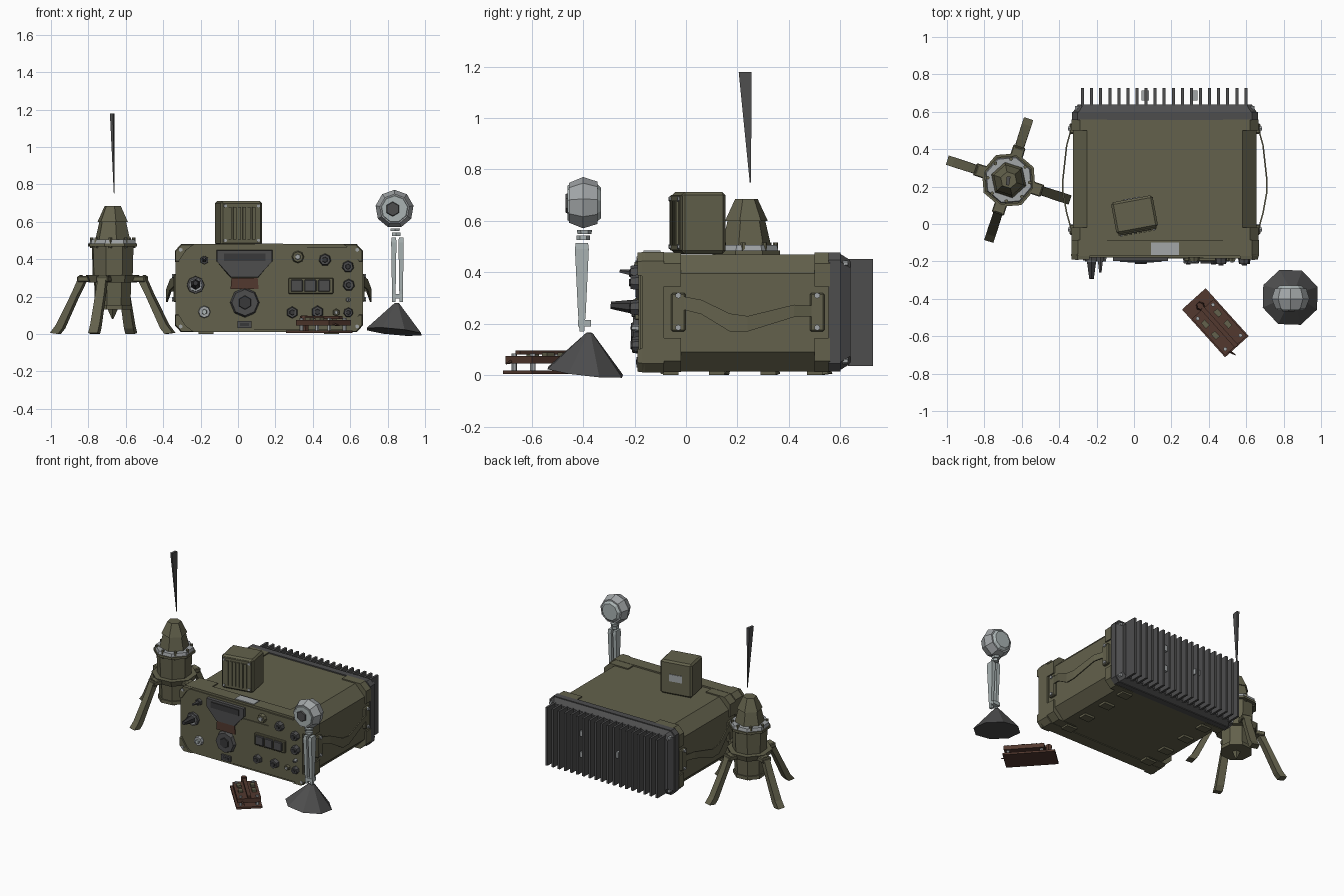
import bpy, bmesh, math
from mathutils import Vector, Matrix


def material(name, rgb):
    m = bpy.data.materials.new(name)
    m.diffuse_color = (*rgb, 1)
    return m


OLIVE = material("olive_paint", (0.125, 0.12, 0.072))
DARK = material("dark_grey", (0.075, 0.075, 0.076))
BLACK = material("black_plastic", (0.04, 0.04, 0.042))
SILVER = material("silver_metal", (0.36, 0.38, 0.39))
PALE = material("pale_steel", (0.40, 0.45, 0.45))
RUST = material("rust_brown", (0.085, 0.04, 0.028))


def finish(name, bm, mat, matrix=None, bevel=0):
    if bevel:
        bmesh.ops.bevel(bm, geom=bm.edges[:], offset=bevel, segments=1, affect='EDGES')
    if matrix:
        bmesh.ops.transform(bm, matrix=matrix, verts=bm.verts[:])
    bmesh.ops.recalc_face_normals(bm, faces=bm.faces[:])
    me = bpy.data.meshes.new(name)
    bm.to_mesh(me)
    bm.free()
    me.materials.append(mat)
    ob = bpy.data.objects.new(name, me)
    bpy.context.collection.objects.link(ob)
    return ob


def box(name, x, y, z, mat, matrix=None, bevel=0):
    """Box from (min, max) ranges."""
    bm = bmesh.new()
    bmesh.ops.create_cube(bm, size=1)
    for v in bm.verts:
        for i, r in enumerate((x, y, z)):
            v.co[i] = r[0] if v.co[i] < 0 else r[1]
    return finish(name, bm, mat, matrix, bevel)


def cone(name, a, b, r1, r2, n, mat, matrix=None, turn=0):
    """Cylinder or cone between two points."""
    a, b = Vector(a), Vector(b)
    d = b - a
    bm = bmesh.new()
    bmesh.ops.create_cone(bm, cap_ends=True, segments=n, radius1=r1, radius2=r2, depth=d.length)
    m = Matrix.Translation((a + b) / 2) @ d.to_track_quat('Z', 'Y').to_matrix().to_4x4() @ Matrix.Rotation(turn, 4, 'Z')
    return finish(name, bm, mat, matrix @ m if matrix else m)


def prism(name, pts, y0, y1, mat, inset=0):
    """Outline in x, z extruded along y; inset shrinks the far end."""
    bm = bmesh.new()
    c = Vector((sum(p[0] for p in pts) / len(pts), sum(p[1] for p in pts) / len(pts)))
    def shrink(v, k):
        return v - math.copysign(inset, v - c[k])
    f = [bm.verts.new((p[0], y0, p[1])) for p in pts]
    g = [bm.verts.new((shrink(p[0], 0), y1, shrink(p[1], 1))) for p in pts]
    bm.faces.new(f)
    bm.faces.new(g)
    for i in range(len(pts)):
        j = (i + 1) % len(pts)
        bm.faces.new((f[i], f[j], g[j], g[i]))
    return finish(name, bm, mat)


def strap(name, rows, mat, matrix=None):
    """Bar through cross-sections, each a list of four points."""
    bm = bmesh.new()
    rings = [[bm.verts.new(p) for p in r] for r in rows]
    bm.faces.new(rings[0])
    bm.faces.new(rings[-1])
    for a, b in zip(rings, rings[1:]):
        for i in range(4):
            j = (i + 1) % 4
            bm.faces.new((a[i], a[j], b[j], b[i]))
    return finish(name, bm, mat, matrix)


def octagon(x0, x1, z0, z1, c):
    return [(x0 + c, z0), (x1 - c, z0), (x1, z0 + c), (x1, z1 - c),
            (x1 - c, z1), (x0 + c, z1), (x0, z1 - c), (x0, z0 + c)]


# Radio housing
CX, CZ = 0.165, 0.245
prism("radio_body", octagon(-0.325, 0.655, 0.015, 0.47, 0.075), -0.13, 0.555, OLIVE)
prism("front_bezel", octagon(-0.335, 0.667, 0.01, 0.48, 0.035), -0.172, -0.085, OLIVE)
prism("front_panel", octagon(-0.315, 0.647, 0.025, 0.465, 0.04), -0.178, -0.17, OLIVE)
prism("raised_panel", [(0.085, 0.025), (0.62, 0.025), (0.64, 0.05), (0.64, 0.44), (0.62, 0.465),
                       (0.37, 0.465), (0.37, 0.37), (0.21, 0.37), (0.085, 0.365)], -0.184, -0.17, OLIVE)

# Corner brackets, guards and screws
for sx in (-1, 1):
    for sz in (-1, 1):
        corner = [(0.31, 0.233), (0.455, 0.233), (0.50, 0.19), (0.50, 0.10), (0.44, 0.10), (0.31, 0.18)]
        pts = [(CX + sx * a, CZ + sz * b) for a, b in corner]
        prism("front_bracket", pts, -0.10, -0.02, OLIVE)
        prism("rear_bracket", pts, 0.50, 0.56, OLIVE)
        tri = [(CX + sx * a, CZ + sz * b) for a, b in ((0.40, 0.235), (0.47, 0.235), (0.502, 0.20), (0.502, 0.14), (0.485, 0.14), (0.44, 0.205))]
        prism("corner_guard", tri, -0.16, -0.189, OLIVE, 0.004)
        x, z = CX + sx * 0.472, CZ + sz * 0.205
        cone("corner_screw", (x, -0.18, z), (x, -0.193, z), 0.011, 0.011, 6, SILVER)
        x, z = CX + sx * 0.47, CZ + sz * 0.19
        cone("rear_screw", (x, 0.60, z), (x, 0.63, z), 0.012, 0.012, 6, SILVER)
for y in (-0.06, 0.12, 0.32, 0.50):
    for x in (-0.17, 0.50):
        box("foot", (x - 0.04, x + 0.04), (y - 0.03, y + 0.03), (0.0, 0.02), OLIVE)

# Heat sink
prism("heat_sink_flange", octagon(-0.332, 0.662, 0.015, 0.478, 0.03), 0.555, 0.60, DARK)
prism("heat_sink_plate", octagon(-0.325, 0.655, 0.02, 0.472, 0.03), 0.60, 0.64, DARK, 0.025)
for i in range(19):
    x = -0.275 + i * 0.0485
    box("cooling_fin", (x - 0.008, x + 0.008), (0.63, 0.727), (0.035, 0.452), DARK)
for x, z in ((0.06, 0.25), (0.32, 0.33), (0.32, 0.18)):
    box("fin_clip", (x - 0.02, x + 0.02), (0.66, 0.715), (z - 0.02, z + 0.02), SILVER)

# Carrying straps with their mounts
for s in (-1, 1):
    def sx(v):
        return CX + s * (v - CX)
    rows = []
    for y, z, x, h in ((-0.03, 0.285, 0.665, 0.025), (0.06, 0.265, 0.69, 0.028), (0.17, 0.205, 0.71, 0.035),
                       (0.24, 0.20, 0.71, 0.03), (0.42, 0.25, 0.69, 0.024), (0.51, 0.25, 0.665, 0.02)):
        rows.append([(sx(x - 0.004), y, z - h), (sx(x + 0.004), y, z - h), (sx(x + 0.004), y, z + h), (sx(x - 0.004), y, z + h)])
    strap("carry_strap", rows, OLIVE)
    for y in (-0.03, 0.51):
        x0, x1 = sorted((sx(0.64), sx(0.675)))
        box("strap_mount", (x0, x1), (y - 0.028, y + 0.028), (0.17, 0.32), OLIVE, bevel=0.006)
        for z in (0.185, 0.31):
            cone("mount_screw", (sx(0.67), y, z), (sx(0.684), y, z), 0.012, 0.012, 6, SILVER)

# Front display and main dial
prism("display_shield", [(-0.115, 0.45), (0.185, 0.45), (0.185, 0.39), (0.11, 0.30), (-0.04, 0.30), (-0.115, 0.39)],
      -0.17, -0.197, DARK, 0.004)
box("display_slot", (-0.075, 0.147), (-0.203, -0.19), (0.39, 0.43), BLACK)
prism("dial_backplate", [(-0.035, 0.30), (0.105, 0.30), (0.11, 0.24), (-0.04, 0.24)], -0.17, -0.19, RUST)
cone("main_dial", (0.037, -0.17, 0.168), (0.037, -0.206, 0.168), 0.082, 0.07, 8, DARK)
cone("main_dial_cap", (0.037, -0.20, 0.168), (0.037, -0.213, 0.168), 0.04, 0.035, 6, BLACK)
box("lower_socket", (-0.002, 0.072), (-0.192, -0.17), (0.032, 0.07), DARK)
box("lower_socket_hole", (0.012, 0.058), (-0.195, -0.19), (0.042, 0.06), BLACK)

# Push buttons
box("button_frame", (0.27, 0.51), (-0.20, -0.175), (0.215, 0.30), OLIVE, bevel=0.004)
for x in (0.315, 0.387, 0.46):
    box("push_button", (x - 0.032, x + 0.032), (-0.212, -0.19), (0.226, 0.29), DARK, bevel=0.004)

# Left connectors
cone("left_knob_collar", (-0.227, -0.17, 0.262), (-0.227, -0.195, 0.262), 0.048, 0.046, 8, DARK)
cone("left_knob_ring", (-0.227, -0.19, 0.262), (-0.227, -0.20, 0.262), 0.036, 0.034, 8, SILVER)
cone("left_knob", (-0.227, -0.19, 0.265), (-0.227, -0.293, 0.272), 0.03, 0.014, 6, BLACK)
cone("left_socket", (-0.18, -0.17, 0.118), (-0.18, -0.20, 0.118), 0.034, 0.03, 8, SILVER)
cone("left_socket_core", (-0.18, -0.19, 0.118), (-0.18, -0.212, 0.118), 0.016, 0.014, 6, PALE)
cone("toggle_base", (-0.18, -0.17, 0.395), (-0.18, -0.20, 0.395), 0.024, 0.022, 6, DARK)
cone("toggle_lever", (-0.18, -0.19, 0.395), (-0.18, -0.258, 0.405), 0.015, 0.007, 5, DARK)

# Right knobs and sockets: x, z, radius, front y, sides, material
for x, z, r, y, n, m in ((0.32, 0.412, 0.034, -0.20, 8, OLIVE), (0.465, 0.397, 0.035, -0.215, 7, DARK),
                         (0.588, 0.36, 0.034, -0.215, 7, DARK), (0.592, 0.262, 0.034, -0.215, 7, DARK),
                         (0.59, 0.183, 0.014, -0.21, 6, SILVER), (0.59, 0.115, 0.028, -0.21, 7, DARK),
                         (0.29, 0.115, 0.034, -0.21, 6, DARK), (0.425, 0.118, 0.036, -0.21, 6, DARK),
                         (0.525, 0.115, 0.022, -0.20, 6, OLIVE)):
    cone("panel_knob", (x, -0.175, z), (x, y, z), r, r * 0.8, n, m)
    cone("panel_knob_cap", (x, y + 0.005, z), (x, y - 0.006, z), r * 0.5, r * 0.4, 6, SILVER if m == OLIVE else BLACK)
box("name_plate", (0.09, 0.24), (-0.165, -0.10), (0.478, 0.485), SILVER)

# Speaker on the top
S = Matrix.Translation((0.003, 0.048, 0)) @ Matrix.Rotation(math.radians(10.5), 4, 'Z')
box("speaker_box", (-0.113, 0.113), (-0.085, 0.088), (0.472, 0.712), OLIVE, S, 0.012)
box("speaker_front", (-0.104, 0.104), (-0.093, -0.08), (0.484, 0.70), OLIVE, S, 0.003)
for i in range(6):
    x = -0.065 + i * 0.026
    box("speaker_rib", (x - 0.008, x + 0.008), (-0.101, -0.09), (0.505, 0.68), OLIVE, S)
for x in (-0.09, 0.09):
    for z in (0.50, 0.685):
        cone("speaker_screw", (x, -0.09, z), (x, -0.10, z), 0.009, 0.009, 6, SILVER, S)
box("speaker_plate", (-0.045, 0.045), (0.086, 0.092), (0.57, 0.62), SILVER, S)

# Antenna base
A = Matrix.Translation((-0.67, 0.235, 0)) @ Matrix.Rotation(math.radians(72), 4, 'Z')
for name, z0, z1, r0, r1, n, m in (
        ("mast_lower", 0.13, 0.29, 0.098, 0.105, 8, OLIVE), ("mast_foot_ring", 0.13, 0.155, 0.108, 0.108, 8, OLIVE),
        ("leg_collar", 0.275, 0.315, 0.135, 0.15, 8, OLIVE), ("mast_upper", 0.30, 0.47, 0.112, 0.117, 8, OLIVE),
        ("mast_flange", 0.468, 0.484, 0.138, 0.138, 8, OLIVE), ("mast_flange_ring", 0.484, 0.506, 0.13, 0.125, 8, SILVER),
        ("insulator_lower", 0.495, 0.60, 0.10, 0.075, 6, OLIVE), ("insulator_upper", 0.60, 0.685, 0.085, 0.045, 6, OLIVE),
        ("mast_spike", 0.08, 0.135, 0.004, 0.03, 5, OLIVE)):
    cone(name, (0, 0, z0), (0, 0, z1), r0, r1, n, m, A)
for i in range(8):
    a = i * math.pi / 4 + 0.2
    x, y = 0.113 * math.cos(a), 0.113 * math.sin(a)
    cone("flange_bolt", (x, y, 0.46), (x, y, 0.517), 0.010, 0.010, 6, OLIVE, A)

# Splayed legs
for i in range(4):
    L = A @ Matrix.Rotation(i * math.pi / 2, 4, 'Z')
    box("leg_hinge", (0.11, 0.19), (-0.034, 0.034), (0.278, 0.31), OLIVE, L, 0.005)
    rows = []
    for r0, z0, r1, z1, w in ((0.145, 0.295, 0.18, 0.315, 0.022), (0.195, 0.20, 0.225, 0.215, 0.025),
                              (0.275, 0.03, 0.31, 0.05, 0.026), (0.30, 0.0, 0.345, 0.006, 0.026)):
        rows.append([(r0, -w, z0), (r0, w, z0), (r1, w, z1), (r1, -w, z1)])
    strap("splayed_leg", rows, OLIVE, L)

# Whip antenna, widening upwards
strap("whip_antenna", [[(-0.664, 0.248, 0.75), (-0.661, 0.248, 0.75), (-0.661, 0.253, 0.75), (-0.664, 0.253, 0.75)],
                       [(-0.685, 0.21, 1.18), (-0.668, 0.205, 1.18), (-0.66, 0.255, 1.18), (-0.68, 0.255, 1.18)]], DARK)

# Desk microphone
cone("microphone_base", (0.835, -0.392, 0.012), (0.85, -0.375, 0.165), 0.158, 0.012, 8, DARK, turn=0.3)
for x in (0.833, 0.872):
    strap("microphone_arm", [[(x - w, -0.405 - d, z), (x + w, -0.405 - d, z), (x + w, -0.405 + d, z), (x - w, -0.405 + d, z)]
                             for z, w, d in ((0.17, 0.009, 0.009), (0.24, 0.01, 0.015), (0.49, 0.014, 0.027), (0.515, 0.012, 0.024))], PALE)
box("arm_bridge", (0.825, 0.88), (-0.42, -0.37), (0.19, 0.215), PALE)
cone("neck_lower", (0.845, -0.40, 0.525), (0.845, -0.40, 0.543), 0.026, 0.026, 6, PALE)
cone("neck_upper", (0.84, -0.395, 0.55), (0.84, -0.395, 0.565), 0.027, 0.03, 6, PALE)
HX, HZ = 0.837, 0.668
cone("microphone_head_front", (HX, -0.40, HZ), (HX, -0.455, HZ), 0.103, 0.08, 9, SILVER)
cone("microphone_head_back", (HX, -0.40, HZ), (HX, -0.345, HZ), 0.103, 0.085, 9, SILVER)
cone("microphone_grille", (HX, -0.45, HZ), (HX, -0.46, HZ), 0.075, 0.07, 9, PALE)
cone("microphone_badge", (HX - 0.01, -0.455, HZ), (HX - 0.01, -0.468, HZ), 0.042, 0.036, 6, DARK)
cone("microphone_back_cap", (HX, -0.35, HZ), (HX, -0.33, HZ), 0.08, 0.06, 9, PALE)

# Signalling key
K = Matrix.Translation((0.435, -0.528, 0)) @ Matrix.Rotation(math.radians(-48), 4, 'Z')
box("key_base", (-0.172, 0.172), (-0.085, 0.085), (0.004, 0.018), RUST, K)
box("key_plate", (-0.10, 0.165), (-0.078, 0.078), (0.045, 0.075), RUST, K)
for x in (-0.08, 0.14):
    for y in (-0.055, 0.055):
        cone("key_post", (x, y, 0.015), (x, y, 0.085), 0.011, 0.011, 6, SILVER, K)
box("key_lever", (-0.14, 0.17), (-0.012, 0.012), (0.08, 0.095), RUST, K)
for x, y in ((-0.03, 0.045), (0.05, 0.045), (-0.03, -0.045), (0.05, -0.045)):
    box("key_contact", (x - 0.02, x + 0.02), (y - 0.014, y + 0.014), (0.074, 0.088), OLIVE, K)
cone("key_button", (-0.12, 0, 0.015), (-0.12, 0, 0.10), 0.025, 0.018, 6, RUST, K)
cone("key_tip", (0.12, -0.06, 0.06), (0.20, -0.035, 0.045), 0.012, 0.003, 4, RUST, K)
